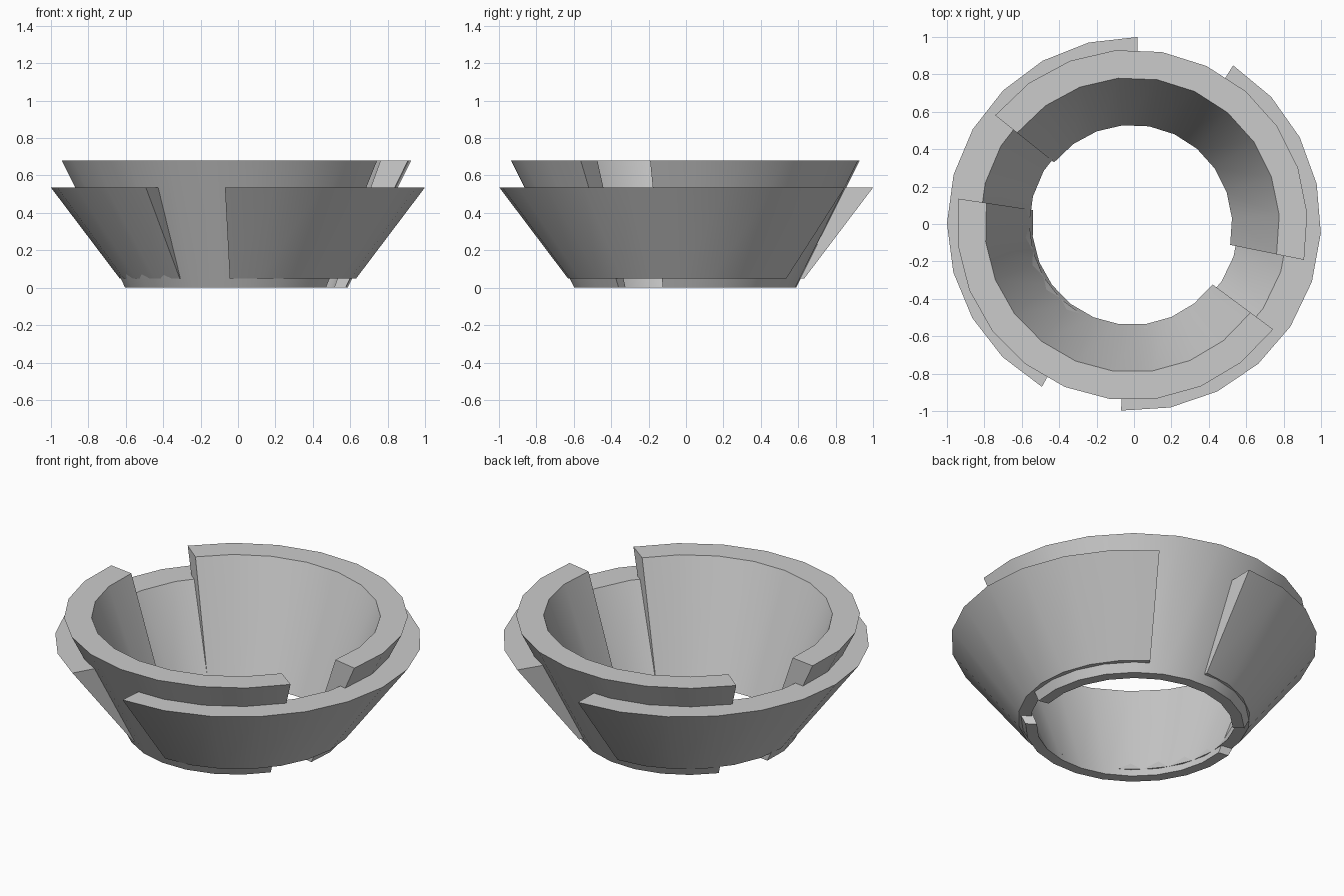
import bpy, bmesh
from math import radians, cos, sin

if "Cube" in bpy.data.objects:
    bpy.data.objects.remove(bpy.data.objects["Cube"])


def cone_shell(name, center, start, end, profile, steps=10):
    """Sweep a closed (radius, z) profile around part of a circle, with flat end caps."""
    bm = bmesh.new()
    rings = []
    for i in range(steps + 1):
        a = radians(start + (end - start) * i / steps)
        rings.append([bm.verts.new((center[0] + r * cos(a), center[1] + r * sin(a), z))
                      for r, z in profile])
    n = len(profile)
    for a, b in zip(rings, rings[1:]):
        for j in range(n):
            k = (j + 1) % n
            bm.faces.new((a[j], b[j], b[k], a[k]))
    bm.faces.new(rings[0])
    bm.faces.new(rings[-1][::-1])
    bmesh.ops.recalc_face_normals(bm, faces=bm.faces)
    mesh = bpy.data.meshes.new(name)
    bm.to_mesh(mesh)
    bm.free()
    obj = bpy.data.objects.new(name, mesh)
    bpy.context.collection.objects.link(obj)
    # smooth sweep with crisp rims and ends
    bpy.ops.object.select_all(action='DESELECT')
    obj.select_set(True)
    bpy.context.view_layer.objects.active = obj
    bpy.ops.object.shade_smooth_by_angle(angle=radians(30))
    return obj


# Inner layer: two tall curved plates
inner = [(0.535, 0.0), (0.597, 0.0), (0.938, 0.68), (0.788, 0.68)]
cone_shell("inner_plate_back", (-0.01, -0.005), -11.5, 141.3, inner)
cone_shell("inner_plate_front", (-0.01, -0.005), 171.4, 323.5, inner)

# Outer layer: two shorter plates covering the gaps of the inner layer
outer = [(0.56, 0.05), (0.633, 0.05), (1.0, 0.535), (0.825, 0.535)]
cone_shell("outer_plate_left", (0, 0), 88.9, 240.5, outer)
cone_shell("outer_plate_right", (0, 0), 266.0, 418.0, outer)
